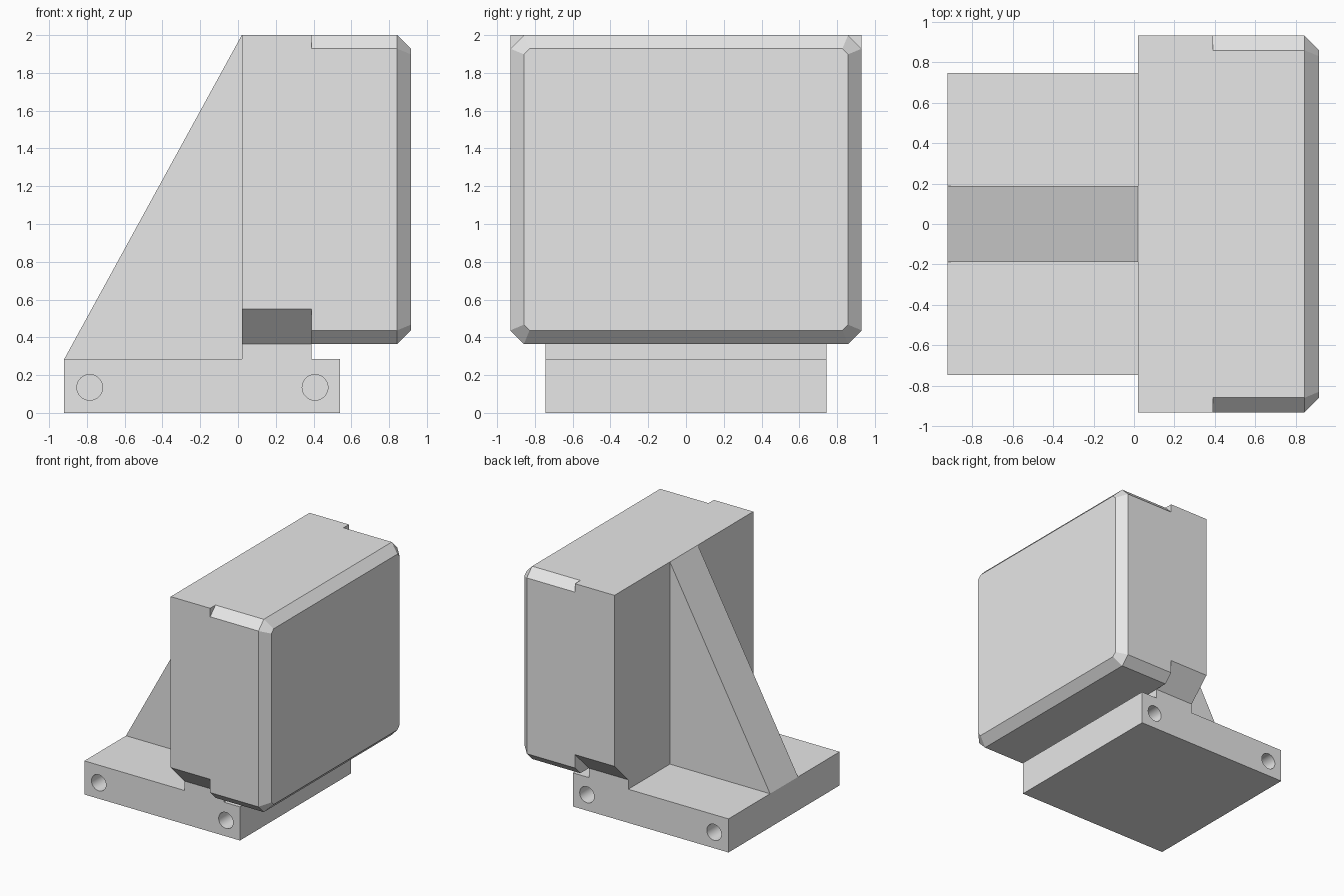
import bpy
import bmesh
import math
from mathutils import Vector

if "Cube" in bpy.data.objects:
    bpy.data.objects.remove(bpy.data.objects["Cube"], do_unlink=True)

grey = bpy.data.materials.new("light_grey")
grey.use_nodes = True
grey.diffuse_color = (0.8, 0.8, 0.8, 1)
grey.node_tree.nodes["Principled BSDF"].inputs["Base Color"].default_value = (0.8, 0.8, 0.8, 1)


def loft(name, loops):
    """Skin a closed solid through matching point loops."""
    bm = bmesh.new()
    rings = [[bm.verts.new(p) for p in loop] for loop in loops]
    n = len(rings[0])
    for a, b in zip(rings, rings[1:]):
        for i in range(n):
            j = (i + 1) % n
            bm.faces.new((a[i], a[j], b[j], b[i]))
    bm.faces.new(rings[0][::-1])
    bm.faces.new(rings[-1])
    bmesh.ops.recalc_face_normals(bm, faces=bm.faces)
    mesh = bpy.data.meshes.new(name)
    bm.to_mesh(mesh)
    bm.free()
    mesh.materials.append(grey)
    ob = bpy.data.objects.new(name, mesh)
    bpy.context.collection.objects.link(ob)
    return ob


def slab(name, profile, half):
    """Extrude an x-z profile across y."""
    return loft(name, [[(x, y, z) for x, z in profile] for y in (-half, half)])


def combine(target, tool, operation):
    """Apply a boolean and remove its tool."""
    mod = target.modifiers.new(operation, "BOOLEAN")
    mod.operation = operation
    mod.solver = "EXACT"
    mod.object = tool
    bpy.context.view_layer.objects.active = target
    bpy.ops.object.modifier_apply(modifier=mod.name)
    bpy.data.objects.remove(tool, do_unlink=True)


def section(x, half, low, high, cut_low, cut_high):
    """Rectangle in the y-z plane with cut corners."""
    right = [(half - cut_low, low), (half, low + cut_low)]
    if cut_high:
        right += [(half, high - cut_high), (half - cut_high, high)]
    else:
        right += [(half, high)]
    return [(x, y, z) for y, z in right + [(-y, z) for y, z in reversed(right)]]


# Dimensions
BACK, STEP, FRONT = 0.02, 0.39, 0.915
LOW, HIGH, HALF = 0.365, 2.0, 0.93
BASE_BACK, BASE_TOP, BASE_HALF = -0.92, 0.285, 0.745
BEVEL = 0.072

# Base plate with raised neck
base = slab("base_plate", [(BASE_BACK, 0), (0.54, 0), (0.54, BASE_TOP), (STEP, BASE_TOP),
                           (STEP, LOW), (BACK, LOW), (BACK, BASE_TOP),
                           (BASE_BACK, BASE_TOP)], BASE_HALF)

# Blind round holes in both sides of the base
for x in (-0.785, 0.408):
    for side in (-1, 1):
        bpy.ops.mesh.primitive_cylinder_add(
            vertices=48, radius=0.068, depth=0.6,
            location=(x, side * BASE_HALF, 0.135), rotation=(math.pi / 2, 0, 0))
        cutter = bpy.context.object
        cutter.hide_render = True
        cutter.data.materials.append(grey)
        combine(base, cutter, "DIFFERENCE")

# Sloping support rib
slab("support_rib", [(BASE_BACK, BASE_TOP), (BACK, BASE_TOP), (BACK, HIGH)], 0.187)

# Main block: square-topped rear and bevelled front
block = loft("main_block", [section(x, HALF, LOW, HIGH, HALF - BASE_HALF, 0)
                            for x in (BACK, STEP)])
inner_cut = BEVEL * (math.sqrt(2) - 1)
front = loft("block_front", [
    section(STEP, HALF, LOW, HIGH, BEVEL, BEVEL),
    section(FRONT - BEVEL, HALF, LOW, HIGH, BEVEL, BEVEL),
    section(FRONT, HALF - BEVEL, LOW + BEVEL, HIGH - BEVEL, inner_cut, inner_cut)])
combine(block, front, "UNION")

# Merge coplanar faces across the joint
bm = bmesh.new()
bm.from_mesh(block.data)
bmesh.ops.remove_doubles(bm, verts=bm.verts, dist=0.0001)
bmesh.ops.dissolve_limit(bm, angle_limit=math.radians(1), verts=bm.verts, edges=bm.edges)
bm.to_mesh(block.data)
bm.free()

# Smooth hole walls, crisp edges
bpy.ops.object.select_all(action="DESELECT")
base.select_set(True)
bpy.context.view_layer.objects.active = base
bpy.ops.object.shade_smooth_by_angle(angle=math.radians(30))
